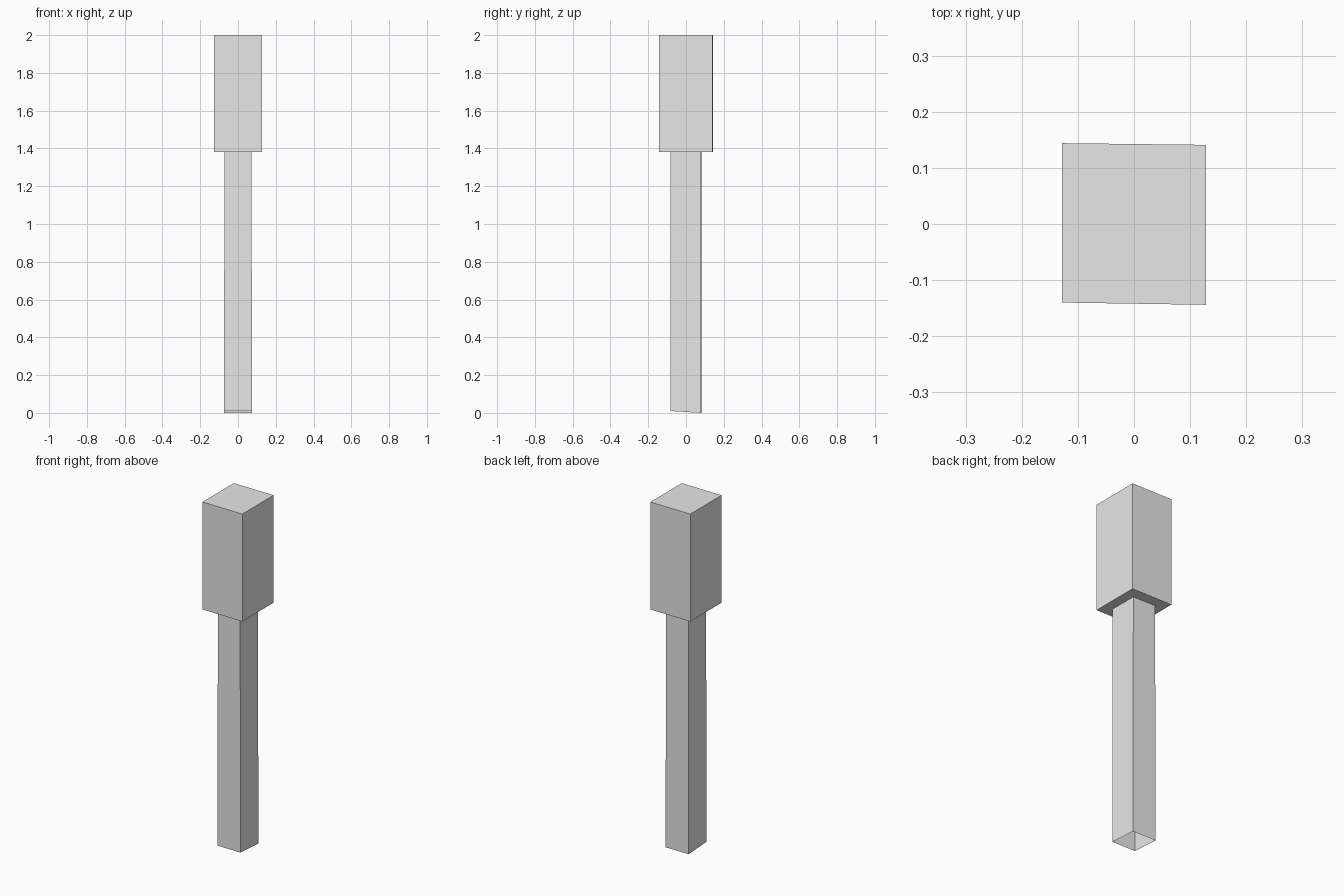
import bpy
import bmesh

cube = bpy.data.objects.get("Cube")
if cube:
    bpy.data.objects.remove(cube, do_unlink=True)

GREY = (0.8, 0.8, 0.8, 1.0)
mat = bpy.data.materials.new("plain_grey")
mat.use_nodes = True
mat.diffuse_color = GREY
mat.node_tree.nodes["Principled BSDF"].inputs["Base Color"].default_value = GREY


def square_prism(name, corners, bottom, top, open_bottom=False, slope=0.0, taper=1.0):
    """Extrude four corners upward; slope raises the front of the lower rim."""
    bm = bmesh.new()
    low = [bm.verts.new((x, y, bottom + (slope if y < 0 else 0))) for x, y in corners]
    high = [bm.verts.new((x * taper, y, top)) for x, y in corners]
    bm.faces.new(high)
    if not open_bottom:
        bm.faces.new(low[::-1])
    for i in range(4):
        j = (i + 1) % 4
        bm.faces.new((low[i], low[j], high[j], high[i]))
    mesh = bpy.data.meshes.new(name)
    bm.to_mesh(mesh)
    bm.free()
    mesh.materials.append(mat)
    obj = bpy.data.objects.new(name, mesh)
    bpy.context.collection.objects.link(obj)
    return obj


# Slightly skewed rectangular head
square_prism("head", [(-0.128, -0.14), (0.128, -0.144), (0.128, 0.141), (-0.128, 0.144)],
             1.38, 2.0)

# Slim hollow shaft, open below with a faintly sloping rim
square_prism("shaft", [(-0.074, -0.081), (0.074, -0.083), (0.074, 0.08), (-0.074, 0.082)],
             0.0, 1.38, open_bottom=True, slope=0.01, taper=0.97)
